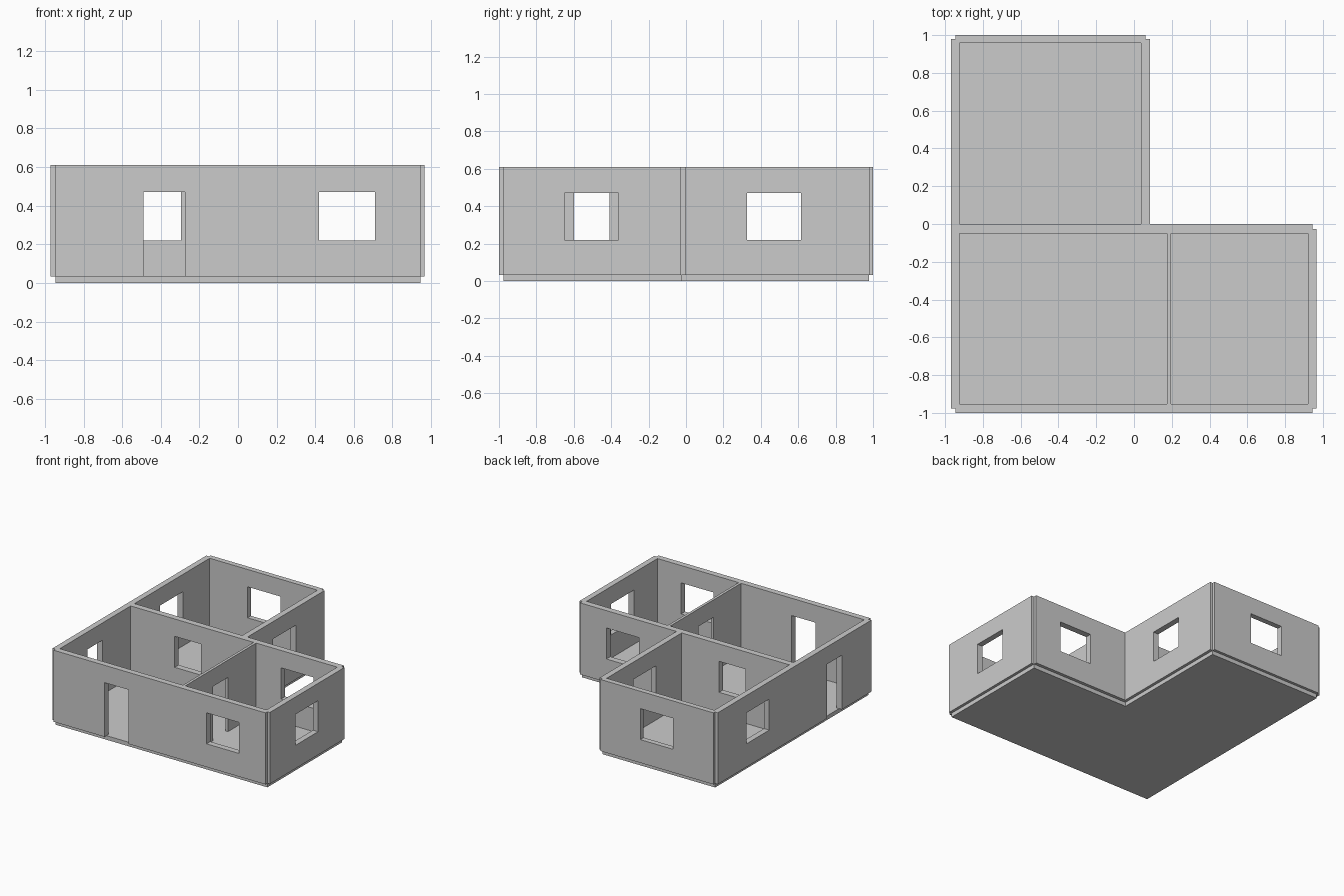
import bpy, bmesh
from mathutils import Vector

if "Cube" in bpy.data.objects:
    bpy.data.objects.remove(bpy.data.objects["Cube"])

FLOOR, SILL, HEAD, TOP = 0.033, 0.22, 0.47, 0.61


def finish(name, bm):
    bmesh.ops.dissolve_limit(bm, angle_limit=0.01, verts=bm.verts, edges=bm.edges)
    bmesh.ops.recalc_face_normals(bm, faces=bm.faces)
    mesh = bpy.data.meshes.new(name)
    bm.to_mesh(mesh)
    bm.free()
    obj = bpy.data.objects.new(name, mesh)
    bpy.context.collection.objects.link(obj)
    return obj


def extrude(bm, vec):
    res = bmesh.ops.extrude_face_region(bm, geom=bm.faces[:])
    verts = [g for g in res["geom"] if isinstance(g, bmesh.types.BMVert)]
    bmesh.ops.translate(bm, verts=verts, vec=vec)


def wall(name, axis, start, end, side_a, side_b, openings):
    """Wall along an axis; each opening is (from, to, bottom height)."""
    us = sorted({start, end, *[v for o in openings for v in o[:2]]})
    zs = [FLOOR, SILL, HEAD, TOP]
    bm = bmesh.new()

    def point(u, z):
        return Vector((u, side_a, z) if axis == "x" else (side_a, u, z))

    for u0, u1 in zip(us, us[1:]):
        for z0, z1 in zip(zs, zs[1:]):
            if any(a <= u0 and u1 <= b and low <= z0 and z1 <= HEAD
                   for a, b, low in openings):
                continue
            bm.faces.new([bm.verts.new(point(u, z)) for u, z in
                          ((u0, z0), (u1, z0), (u1, z1), (u0, z1))])
    bmesh.ops.remove_doubles(bm, verts=bm.verts, dist=1e-5)
    depth = side_b - side_a
    extrude(bm, (0, depth, 0) if axis == "x" else (depth, 0, 0))
    return finish(name, bm)


# L-shaped floor slab, slightly inset under the walls
bm = bmesh.new()
outline = [(-0.945, -0.975), (0.945, -0.975), (0.945, -0.025),
           (0.062, -0.025), (0.062, 0.978), (-0.945, 0.978)]
bm.faces.new([bm.verts.new((x, y, 0)) for x, y in outline])
extrude(bm, (0, 0, FLOOR))
finish("floor_slab", bm)

# Walls running left to right
wall("front_wall", "x", -0.945, 0.945, -1.0, -0.952,
     [(-0.49, -0.275, FLOOR), (0.42, 0.71, SILL)])
wall("middle_wall", "x", -0.945, 0.945, -0.05, 0.0,
     [(-0.53, -0.295, SILL), (0.42, 0.71, SILL)])
wall("back_wall", "x", -0.945, 0.062, 0.957, 1.0, [(-0.585, -0.293, SILL)])

# Walls running front to back
wall("left_wall", "y", -0.976, 0.98, -0.97, -0.923,
     [(-0.60, -0.41, FLOOR), (0.325, 0.615, SILL)])
wall("right_wall", "y", -0.976, -0.026, 0.921, 0.967, [(-0.65, -0.36, SILL)])
wall("rear_room_right_wall", "y", -0.025, 0.98, 0.038, 0.085,
     [(0.325, 0.615, SILL)])
wall("room_partition", "y", -0.976, -0.026, 0.175, 0.197,
     [(-0.60, -0.41, FLOOR)])
